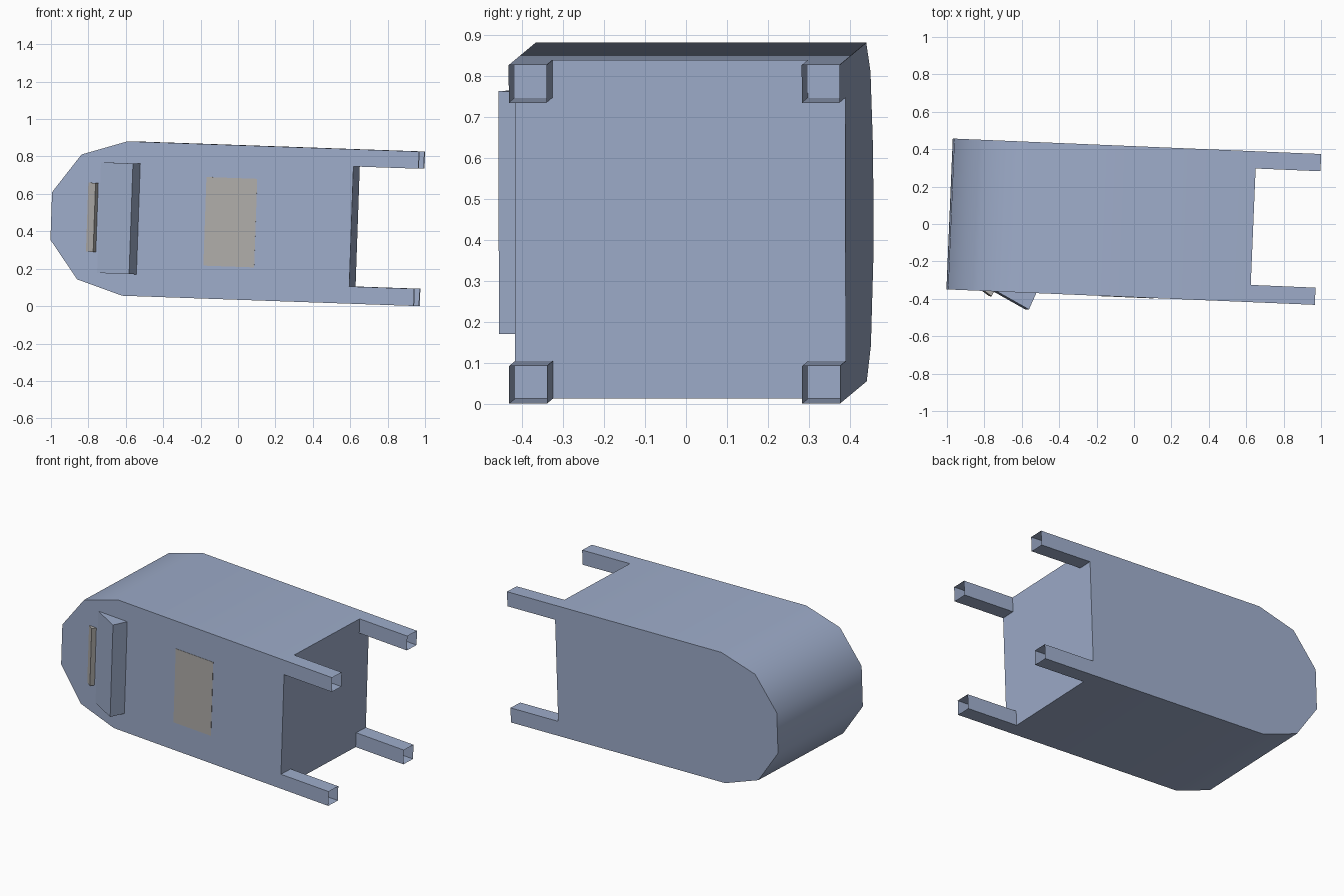
import bpy, bmesh, math
from mathutils import Vector

if "Cube" in bpy.data.objects:
    bpy.data.objects.remove(bpy.data.objects["Cube"])

# Tilted local frame: a = from leg ends towards the dome, b = depth, c = across the height
U = Vector((1, -0.042, -0.035)).normalized()
V = Vector((0.042, 1, 0)).normalized()
W = U.cross(V).normalized()
ORIGIN = Vector((0.938, -0.431, 0.001))
DEPTH, HEIGHT = 0.807, 0.826
LEG_LEN, LEG = 0.347, 0.092
DOME_START, DOME_LEN = 1.56, 0.414


def place(a, b, c):
    return ORIGIN - U * a + V * b + W * c


def material(name, rgb):
    m = bpy.data.materials.new(name)
    m.diffuse_color = (*rgb, 1)
    m.use_nodes = True
    m.node_tree.nodes["Principled BSDF"].inputs["Base Color"].default_value = m.diffuse_color
    return m


blue = material("mail blue", (0.342, 0.415, 0.59))
grey = material("label grey", (0.434, 0.42, 0.405))


def prism(name, lower, upper, mat, caps=(True, True), smooth=False):
    """Join two matching outlines given in local (a, b, c) coordinates."""
    bm = bmesh.new()
    lo = [bm.verts.new(place(*p)) for p in lower]
    hi = [bm.verts.new(place(*p)) for p in upper]
    n = len(lo)
    for i in range(n):
        j = (i + 1) % n
        bm.faces.new((lo[i], lo[j], hi[j], hi[i]))
    if caps[0]:
        bm.faces.new(lo[::-1])
    if caps[1]:
        bm.faces.new(hi)
    bmesh.ops.recalc_face_normals(bm, faces=bm.faces)
    me = bpy.data.meshes.new(name)
    bm.to_mesh(me)
    bm.free()
    me.materials.append(mat)
    ob = bpy.data.objects.new(name, me)
    bpy.context.collection.objects.link(ob)
    if smooth:
        bpy.context.view_layer.objects.active = ob
        ob.select_set(True)
        bpy.ops.object.shade_smooth_by_angle(angle=math.radians(40))
        ob.select_set(False)
    return ob


# Body with a five-sided rounded end
half = HEIGHT / 2
profile = [(LEG_LEN, 0)]
for i in range(6):
    t = math.pi * i / 5
    profile.append((DOME_START + DOME_LEN * math.sin(t), half - half * math.cos(t)))
profile.append((LEG_LEN, HEIGHT))
prism("body", [(a, 0, c) for a, c in profile],
      [(a, DEPTH, c) for a, c in profile], blue, smooth=True)

# Four hollow legs, open at the ends
for b in (0, DEPTH - LEG):
    for c in (0, HEIGHT - LEG):
        square = [(b, c), (b + LEG, c), (b + LEG, c + LEG), (b, c + LEG)]
        name = ("front" if b == 0 else "back") + ("_lower" if c == 0 else "_upper") + "_leg"
        prism(name, [(0, *p) for p in square], [(LEG_LEN, *p) for p in square],
              blue, caps=(False, False))


def wedge(name, outline, c0, c1, mat):
    prism(name, [(a, b, c0) for a, b in outline], [(a, b, c1) for a, b in outline], mat)


# Sloping hood, its handle strip and the flat label on the front
wedge("hood", [(1.70, 0.001), (1.523, -0.089), (1.487, 0.001)], 0.117, 0.709, blue)
wedge("handle", [(1.763, 0.001), (1.722, -0.027), (1.708, 0.001)], 0.229, 0.598, grey)
wedge("label", [(0.859, 0.001), (0.859, -0.002), (1.131, -0.002), (1.131, 0.001)],
      0.176, 0.65, grey)
